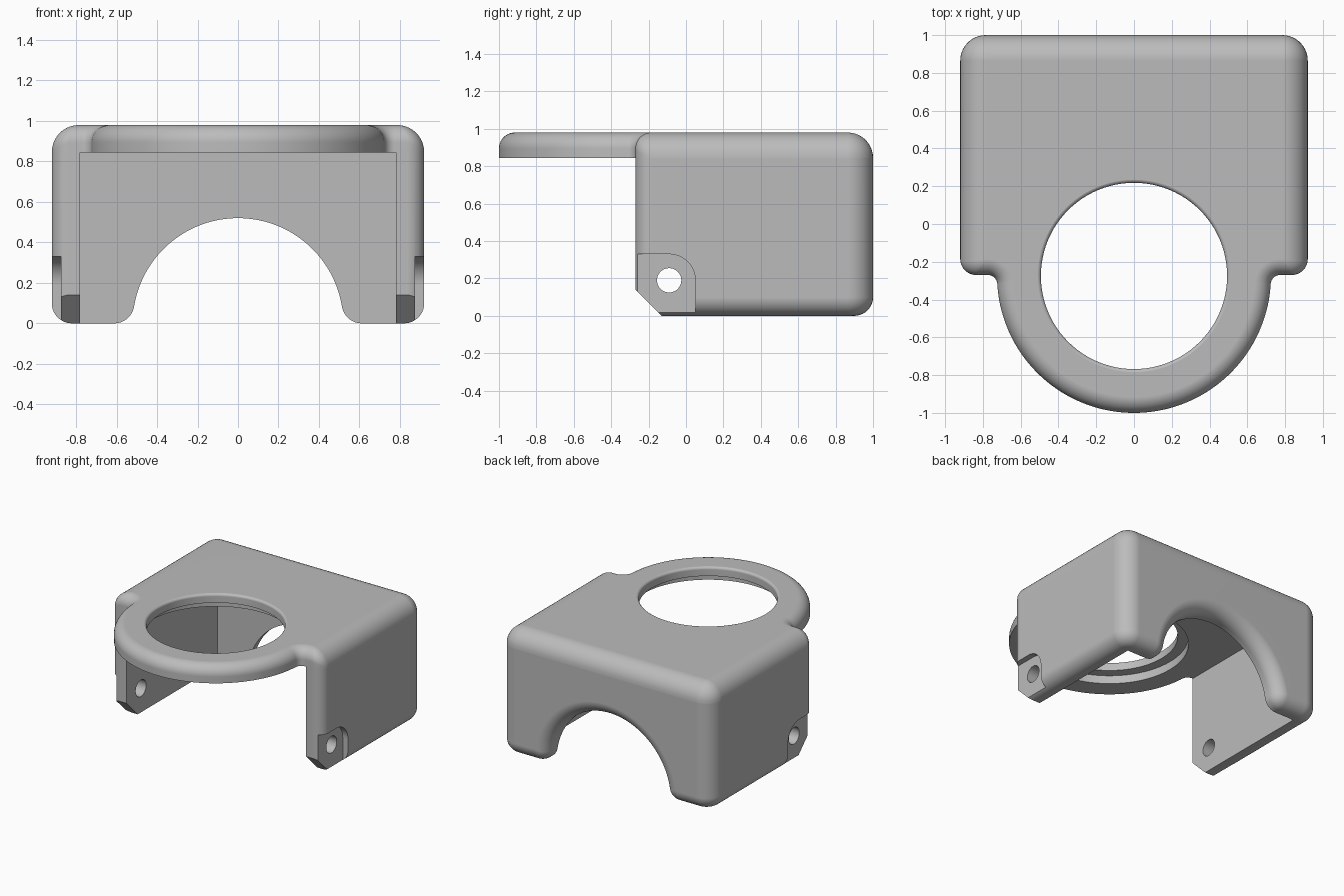
import bpy, bmesh
from math import sin, cos, pi, radians, atan2, sqrt

cube = bpy.data.objects.get("Cube")
if cube:
    bpy.data.objects.remove(cube, do_unlink=True)

# Main sizes
HALF_W, BACK, FRONT, TOP = 0.92, 1.0, -0.27, 0.98
INNER_W, INNER_BACK, INNER_TOP = 0.78, 0.86, 0.845
RING_Y, RING_R, BLEND_R = -0.275, 0.725, 0.05
SIDE_ROLL, FRONT_ROLL, BASE_ROLL = 0.135, 0.085, 0.1
N = 10                                   # steps per rounded edge

blend_y = FRONT - BLEND_R
blend_x = sqrt((RING_R + BLEND_R) ** 2 - (blend_y - RING_Y) ** 2)
neck = atan2(blend_y - RING_Y, blend_x)  # where ring meets blend


def arc(cx, cy, r, a, b, n):
    return [(cx + r * cos(a + (b - a) * i / n), cy + r * sin(a + (b - a) * i / n))
            for i in range(n + 1)]


def bridge(bm, low, high):
    n = len(low)
    for i in range(n):
        j = (i + 1) % n
        bm.faces.new((low[i], low[j], high[j], high[i]))


def finish(bm, name):
    bmesh.ops.recalc_face_normals(bm, faces=bm.faces)
    mesh = bpy.data.meshes.new(name)
    bm.to_mesh(mesh)
    bm.free()
    obj = bpy.data.objects.new(name, mesh)
    bpy.context.collection.objects.link(obj)
    return obj


def loft(name, rows):
    """Closed solid through matching rows of points."""
    bm = bmesh.new()
    loops = [[bm.verts.new(p) for p in row] for row in rows]
    for low, high in zip(loops, loops[1:]):
        bridge(bm, low, high)
    bm.faces.new(loops[0])
    bm.faces.new(loops[-1])
    return finish(bm, name)


def outline(t, side, front):
    """Plan outline at roll angle t, as (x, y, roll radius), all round."""
    d1, d2 = side * (1 - cos(t)), front * (1 - cos(t))
    r = max(0.002, SIDE_ROLL - d1)
    half = [(x, y, side) for x, y in
            arc(HALF_W - d1 - r, BACK - d1 - r, r, pi / 2, 0, N)]
    r = max(0.002, FRONT_ROLL - d2)
    corner = arc(HALF_W - d1 - r, FRONT + d2 + r, r, 0, -pi / 2, N)
    half += [(x, y, side + (front - side) * i / N) for i, (x, y) in enumerate(corner)]
    half += [(x, y, front) for x, y in
             arc(blend_x, blend_y, BLEND_R + d2, pi / 2, pi + neck, N)]
    half += [(x, y, front) for x, y in
             arc(0, RING_Y, RING_R - d2, neck, -pi / 2, 4 * N)][1:]
    return half + [(-x, y, p) for x, y, p in reversed(half[:-1])]


# Housing: rolled top with ring, then straight walls and rolled base
NB = 2 * (N + 1) + 1                     # points of the half outline without ring
bm = bmesh.new()
rows = []
for k in range(N + 1):
    t = pi / 2 * (1 - k / N)
    rows.append([bm.verts.new((x, y, TOP - p * (1 - sin(t))))
                 for x, y, p in outline(t, SIDE_ROLL, FRONT_ROLL)])
rows.append([bm.verts.new((x, y, INNER_TOP - 0.002))
             for x, y, p in outline(0, SIDE_ROLL, FRONT_ROLL)])
bm.faces.new(rows[0])
for a, b in zip(rows, rows[1:]):
    bridge(bm, a, b)
bm.faces.new(rows[-1][NB - 1:len(rows[-1]) - NB + 1])   # ring underside
walls = [rows[-1][:NB] + rows[-1][-NB:]]
for k in range(N + 1):
    t = pi / 2 * k / N
    pts = outline(t, BASE_ROLL, FRONT_ROLL)
    walls.append([bm.verts.new((x, y, p * (1 - sin(t))))
                  for x, y, p in pts[:NB] + pts[-NB:]])
# base rows run from the floor (t = 90 degrees) up, so order them downwards
order = [walls[0]] + walls[1:]
for a, b in zip(order, order[1:]):
    bridge(bm, a, b)
bm.faces.new(order[-1])
housing = finish(bm, "housing")


def cut(cutter):
    cutter.hide_render = True
    mod = housing.modifiers.new("cut", 'BOOLEAN')
    mod.operation, mod.solver, mod.object = 'DIFFERENCE', 'EXACT', cutter
    bpy.context.view_layer.objects.active = housing
    bpy.ops.object.modifier_apply(modifier=mod.name)
    bpy.data.objects.remove(cutter, do_unlink=True)


def prism_x(name, profile, x0, x1):
    return loft(name, [[(x, y, z) for y, z in profile] for x in (x0, x1)])


# Inner cavity, open to the front and below
cut(prism_x("cavity", [(-2, -1), (INNER_BACK, -1), (INNER_BACK, INNER_TOP),
                       (-2, INNER_TOP)], -INNER_W, INNER_W))

# Ring opening: wide step below, softly rounded rim above
hole, step, rim = 0.493, 0.57, 0.02
profile = [(step, 0.7), (step, 0.91), (hole, 0.91)]
profile += [(hole + rim * (1 - cos(a)), TOP - rim * (1 - sin(a)))
            for a in (radians(15 * i) for i in range(6))]
profile += [(hole + rim, TOP + 0.001), (hole + rim, 1.2)]
cut(loft("ring_opening", [[(x, y, z) for x, y in arc(0, RING_Y, r, 0, 2 * pi, 96)[:-1]]
                          for r, z in profile]))

# Back arch with flared feet and a rolled outer edge
ARCH_R = 0.52
foot_x = sqrt((ARCH_R + BASE_ROLL) ** 2 - BASE_ROLL ** 2)
lean = atan2(BASE_ROLL, foot_x)


def arch_row(y, e):
    foot = arc(foot_x, BASE_ROLL, max(0.001, BASE_ROLL - e), radians(268), pi + lean, N)
    top = arc(0, 0, ARCH_R + e, lean, pi - lean, 6 * N)[1:-1]
    pts = [(foot_x, -0.5)] + foot + top
    pts += [(-x, z) for x, z in reversed(foot)] + [(-foot_x, -0.5)]
    return [(x, y, z) for x, z in pts]


arch = [arch_row(0.7, 0)]
for k in range(N + 1):
    a = pi / 2 * k / N
    arch.append(arch_row(BACK - BASE_ROLL * (1 - sin(a)), BASE_ROLL * (1 - cos(a))))
arch.append(arch_row(BACK + 0.1, BASE_ROLL))
cut(loft("back_arch", arch))

# Chamfered lower front corners
cut(prism_x("front_chamfer", [(-0.6, -0.33 + 0.8), (-0.6, -0.3), (0.17, -0.3)], -1.2, 1.2))

# Shallow outer recesses round the pin holes
recess = [(-0.6, -0.3), (0.05, -0.3)] + arc(-0.09, 0.19, 0.14, 0, pi / 2, N) + [(-0.6, 0.33)]
for s in (1, -1):
    cut(prism_x("recess", recess, s * 0.875, s * 1.2))

# Pin holes through both walls
cut(prism_x("pin_holes", arc(-0.09, 0.19, 0.065, 0, 2 * pi, 40)[:-1], -1.3, 1.3))

# Colour and shading
grey = bpy.data.materials.new("mid_grey")
grey.use_nodes = True
colour = (0.5, 0.5, 0.5, 1)
grey.diffuse_color = colour
grey.node_tree.nodes["Principled BSDF"].inputs["Base Color"].default_value = colour
housing.data.materials.clear()
housing.data.materials.append(grey)
bpy.ops.object.select_all(action='DESELECT')
housing.select_set(True)
bpy.context.view_layer.objects.active = housing
bpy.ops.object.shade_smooth_by_angle(angle=radians(30))
weighted = housing.modifiers.new("even_shading", 'WEIGHTED_NORMAL')
weighted.keep_sharp = True
